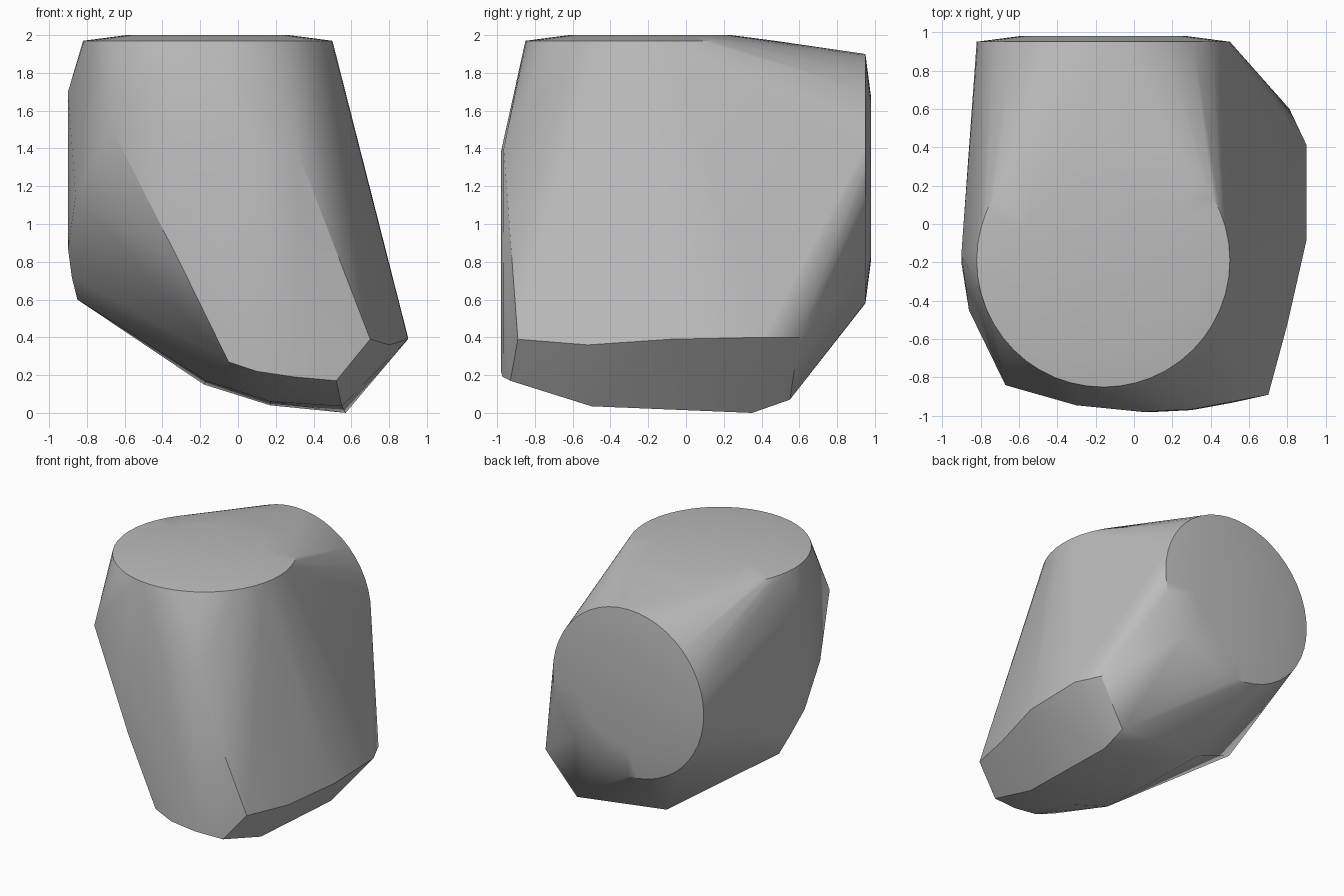
import bpy, bmesh, math
from mathutils import Vector

cube = bpy.data.objects.get("Cube")
if cube:
    bpy.data.objects.remove(cube, do_unlink=True)


def ring(center, radius, u, v, count=48):
    """Circle of points in the plane of u and v."""
    c, u, v = Vector(center), Vector(u), Vector(v)
    steps = [2 * math.pi * i / count for i in range(count)]
    return [c + radius * (u * math.cos(a) + v * math.sin(a)) for a in steps]


X, Y, Z = (1, 0, 0), (0, 1, 0), (0, 0, 1)

# Slightly domed round caps on the top and the back
top_cap = ring((-0.16, -0.19, 1.97), 0.66, X, Y) + ring((-0.16, -0.19, 2), 0.43, X, Y)
back_cap = ring((-0.16, 0.95, 1.24), 0.66, X, Z) + ring((-0.16, 0.98, 1.24), 0.43, X, Z)

# Corners of the faceted sides
front_face = [(-0.67, -0.84, 1.51), (-0.3, -0.945, 1.39), (0.05, -0.98, 1.38),
              (0.31, -0.965, 1.4), (-0.3, -0.94, 0.78), (-0.05, -0.96, 0.27),
              (0.1, -0.98, 0.22), (0.3, -0.97, 0.19), (0.52, -0.93, 0.17)]
right_ridge = [(0.7, -0.89, 0.39), (0.8, -0.52, 0.36), (0.9, -0.08, 0.39),
               (0.9, 0.41, 0.4), (0.81, 0.6, 0.4)]
left_side = [(-0.9, -0.16, 1.7), (-0.86, -0.45, 1.15), (-0.9, -0.2, 0.87),
             (-0.88, -0.05, 0.72), (-0.85, 0.05, 0.6)]
underside = [(0.57, 0.35, 0), (0.57, 0.55, 0.07), (0.17, 0.3, 0.04),
             (-0.18, 0.5, 0.15), (-0.17, -0.5, 0.17), (0.17, -0.5, 0.06),
             (0.55, -0.5, 0.035)]

# Body: a convex skin stretched over the caps and corners
bm = bmesh.new()
for p in top_cap + back_cap + front_face + right_ridge + left_side + underside:
    bm.verts.new(p)
hull = bmesh.ops.convex_hull(bm, input=bm.verts[:])
bmesh.ops.delete(bm, geom=[v for v in bm.verts if not v.link_faces], context="VERTS")
bmesh.ops.recalc_face_normals(bm, faces=bm.faces[:])
mesh = bpy.data.meshes.new("body")
bm.to_mesh(mesh)
bm.free()
body = bpy.data.objects.new("body", mesh)
bpy.context.collection.objects.link(body)

# Plain grey
grey = bpy.data.materials.new("plain_grey")
grey.use_nodes = True
grey.diffuse_color = (0.5, 0.5, 0.5, 1)
grey.node_tree.nodes["Principled BSDF"].inputs["Base Color"].default_value = (0.5, 0.5, 0.5, 1)
mesh.materials.append(grey)

bpy.ops.object.select_all(action="DESELECT")
body.select_set(True)
bpy.context.view_layer.objects.active = body
bpy.ops.object.shade_smooth_by_angle(angle=math.radians(30))
